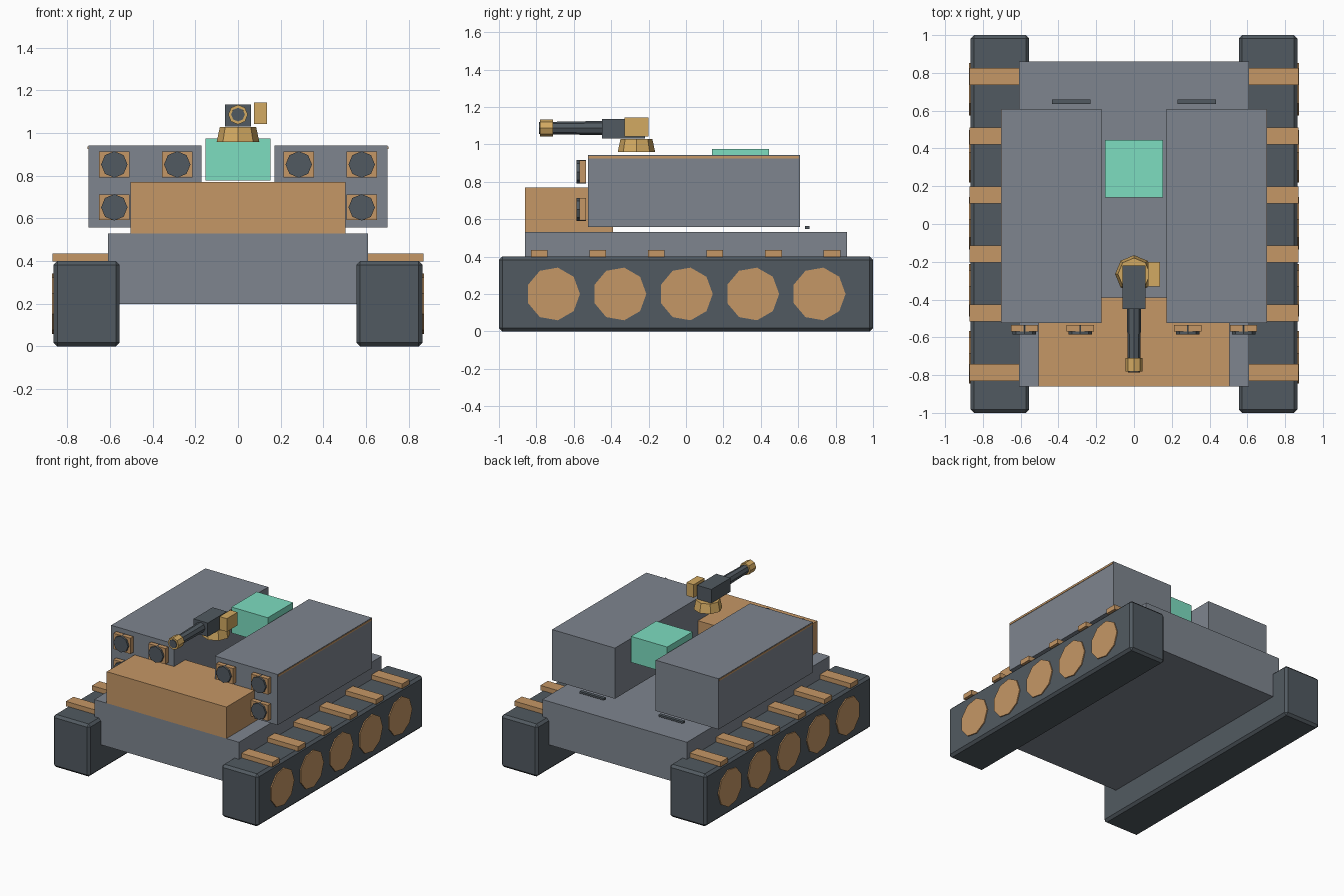
import bpy, math

if "Cube" in bpy.data.objects:
    bpy.data.objects.remove(bpy.data.objects["Cube"])

def material(name, rgb):
    m = bpy.data.materials.new(name)
    m.diffuse_color = (*rgb, 1)
    m.use_nodes = True
    m.node_tree.nodes["Principled BSDF"].inputs["Base Color"].default_value = m.diffuse_color
    return m

STEEL = material("steel", (0.21, 0.235, 0.275))
DARK = material("dark_steel", (0.083, 0.102, 0.119))
BRONZE = material("bronze", (0.56, 0.31, 0.133))
BRASS = material("brass", (0.65, 0.40, 0.122))
TEAL = material("teal", (0.205, 0.723, 0.527))

def box(name, x, y, z, mat, bevel=0):
    """Box from (min, max) ranges along each axis."""
    bpy.ops.mesh.primitive_cube_add(size=1, location=[(a + b) / 2 for a, b in (x, y, z)])
    o = bpy.context.object
    o.name = name
    o.scale = [b - a for a, b in (x, y, z)]
    bpy.ops.object.transform_apply(location=False, rotation=False, scale=True)
    o.data.materials.append(mat)
    if bevel:
        mod = o.modifiers.new("edge_bevel", 'BEVEL')
        mod.width = bevel
        mod.segments = 1
    return o

def rod(name, loc, radius, depth, axis, mat, sides=8, tip=None):
    """Low-poly cylinder or frustum along one axis."""
    rot = {'X': (0, math.pi / 2, 0), 'Y': (math.pi / 2, 0, 0), 'Z': (0, 0, 0)}[axis]
    bpy.ops.mesh.primitive_cone_add(vertices=sides, radius1=radius,
                                    radius2=radius if tip is None else tip,
                                    depth=depth, location=loc, rotation=rot)
    o = bpy.context.object
    o.name = name
    o.data.materials.append(mat)
    return o

def span(s, a, b):
    return tuple(sorted((s * a, s * b)))

# Hull and front armour block
box("hull", (-0.61, 0.61), (-0.86, 0.86), (0.2, 0.53), STEEL)
box("front_block", (-0.505, 0.505), (-0.86, -0.39), (0.53, 0.77), BRONZE)

for s, side in ((-1, "left"), (1, "right")):
    # Tracks with road wheels and fender slats
    box(f"{side}_track", span(s, 0.555, 0.865), (-1, 1), (0, 0.4), DARK, 0.018)
    for i in range(5):
        rod(f"{side}_wheel_{i}", (s * 0.86, -0.71 + 0.355 * i, 0.2), 0.143, 0.026, 'X', BRONZE, 9)
    for i in range(6):
        y = -0.785 + 0.313 * i
        box(f"{side}_slat_{i}", span(s, 0.6, 0.87), (y - 0.045, y + 0.045), (0.398, 0.435), BRONZE)

    # Launcher pod, its outer trim and rear handle
    box(f"{side}_pod", span(s, 0.172, 0.702), (-0.525, 0.61), (0.557, 0.943), STEEL)
    box(f"{side}_pod_trim", span(s, 0.69, 0.705), (-0.52, 0.605), (0.925, 0.938), BRONZE)
    box(f"{side}_handle", span(s, 0.23, 0.435), (0.635, 0.66), (0.548, 0.562), DARK)

    # Launch tubes on the pod face
    for x in (0.285, 0.58):
        for z in (0.652, 0.853):
            box(f"{side}_tube_plate", span(s, x - 0.072, x + 0.072), (-0.57, -0.535),
                (z - 0.06, z + 0.06), BRONZE)
            rod(f"{side}_tube_cap", (s * x, -0.56, z), 0.062, 0.05, 'Y', DARK)

# Sensor box between the pods
box("sensor_box", (-0.153, 0.153), (0.14, 0.445), (0.777, 0.975), TEAL)

# Roof gun
rod("gun_mount", (0, -0.265, 0.994), 0.1, 0.07, 'Z', BRASS, 8, 0.085)
box("gun_body", (-0.06, 0.06), (-0.45, -0.22), (1.03, 1.135), DARK)
box("ammo_box", (0.075, 0.137), (-0.33, -0.2), (1.043, 1.143), BRASS)
rod("gun_barrel", (0, -0.615, 1.087), 0.038, 0.34, 'Y', DARK, 8, 0.032)
rod("muzzle_ring", (0, -0.745, 1.087), 0.046, 0.07, 'Y', BRASS)
